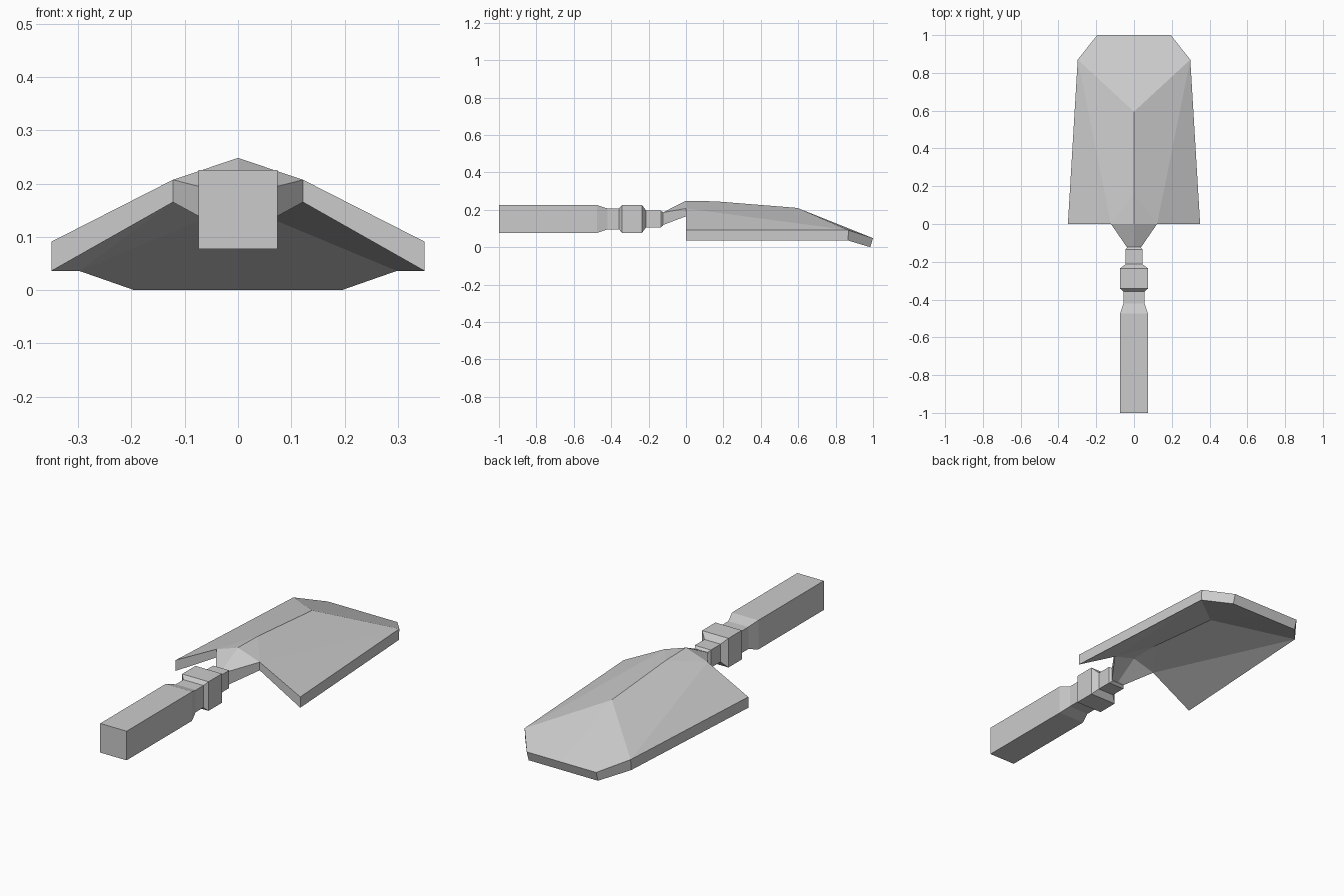
import bpy

cube = bpy.data.objects.get("Cube")
if cube:
    bpy.data.objects.remove(cube, do_unlink=True)

grey = bpy.data.materials.new("plain_grey")
grey.use_nodes = True
colour = (0.6, 0.6, 0.6, 1)
grey.diffuse_color = colour
grey.node_tree.nodes["Principled BSDF"].inputs["Base Color"].default_value = colour


def make(name, verts, faces):
    mesh = bpy.data.meshes.new(name)
    mesh.from_pydata(verts, [], faces)
    mesh.materials.append(grey)
    obj = bpy.data.objects.new(name, mesh)
    bpy.context.collection.objects.link(obj)
    return obj


def mirror(obj):
    mod = obj.modifiers.new("mirror", 'MIRROR')
    mod.use_clip = True
    return obj


# Blade: right half of a folded sheet, top and underside, mirrored
top = [(0, 0, .248), (.122, 0, .207), (.35, 0, .091), (.298, .87, .091),
       (.195, 1, .048), (0, 1, .048), (0, .595, .21), (0, .16, .245)]
under = [(0, 0, .20), (.122, 0, .165), (.35, 0, .036), (.298, .865, .036),
         (.195, .985, 0), (0, .985, 0), (0, .58, .16), (0, .16, .20)]
sheet = [(0, 1, 7), (1, 3, 6, 7), (1, 2, 3), (6, 3, 4, 5)]
n = len(top)
faces = sheet + [tuple(i + n for i in reversed(f)) for f in sheet]
faces += [(i + n, i + 1 + n, i + 1, i) for i in range(1, 5)]
mirror(make("blade", top + under, faces))

# Neck: funnel from the blade's crown down to the shaft
neck = [(0, 0, .248), (.122, 0, .207), (.122, 0, .165), (0, 0, .20),
        (0, -.125, .185), (.036, -.125, .185), (.036, -.125, .118), (0, -.125, .118)]
mirror(make("neck", neck, [(0, 4, 5, 1), (1, 5, 6, 2), (2, 6, 7, 3), (4, 7, 6, 5)]))

# Handle: square sections along y, with a grip, waist, collar and ferrule
profile = [(-1, .074), (-.475, .074), (-.42, .056), (-.358, .056), (-.342, .074),
           (-.235, .074), (-.213, .045), (-.135, .045), (-.122, .035)]
verts = [(sx * h, y, .151 + sz * h) for y, h in profile
         for sx, sz in ((-1, -1), (1, -1), (1, 1), (-1, 1))]
faces = [(0, 1, 2, 3)]
for k in range(len(profile) - 1):
    for i in range(4):
        a, b = 4 * k + i, 4 * k + (i + 1) % 4
        faces.append((b, a, a + 4, b + 4))
e = 4 * (len(profile) - 1)
faces.append((e + 3, e + 2, e + 1, e))
make("handle", verts, faces)
